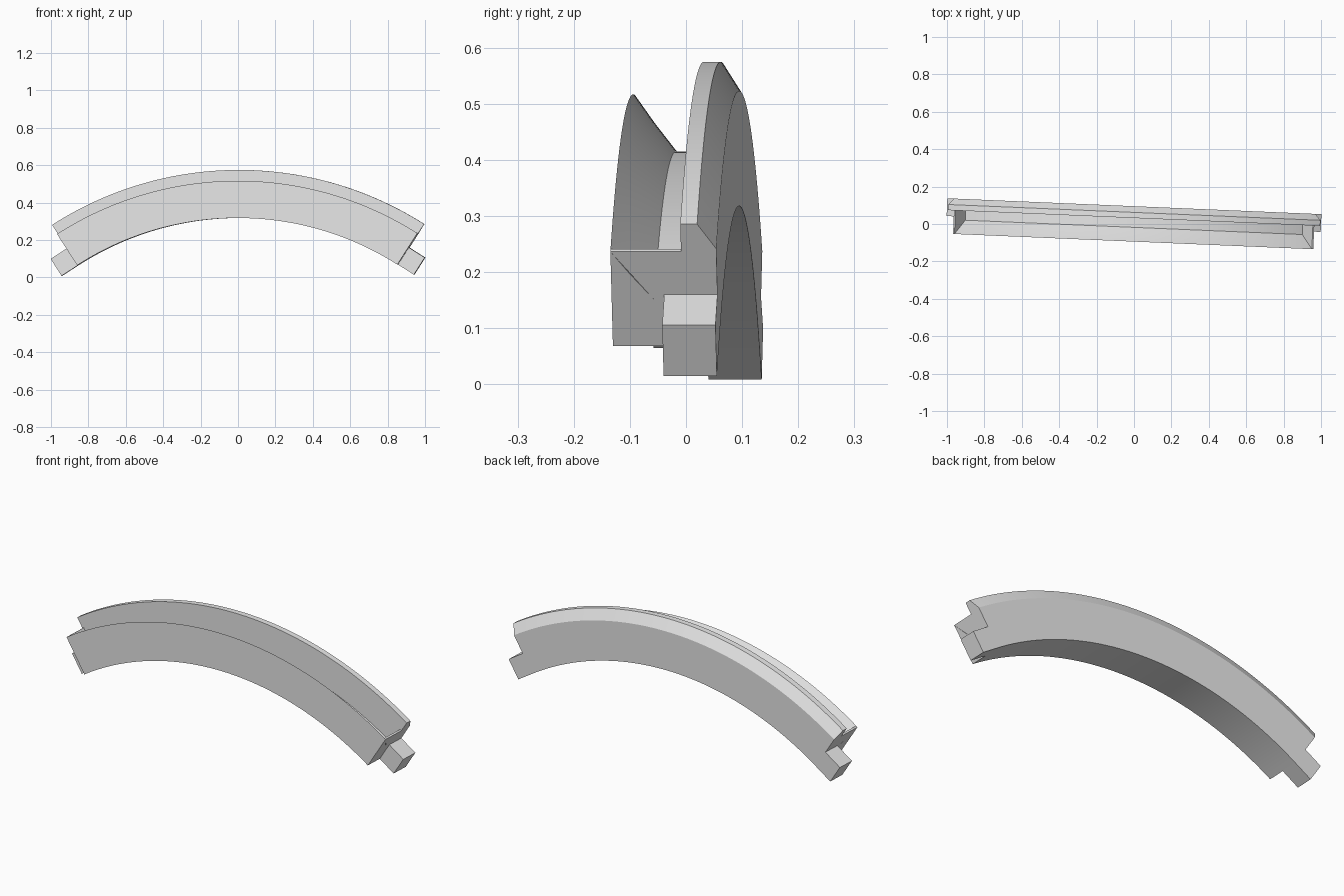
import bpy, bmesh, math
from mathutils import Matrix, Vector

cube = bpy.data.objects.get("Cube")
if cube:
    bpy.data.objects.remove(cube, do_unlink=True)

grey = bpy.data.materials.new("light_grey")
grey.use_nodes = True
COLOUR = (0.8, 0.8, 0.8, 1)
grey.diffuse_color = COLOUR
grey.node_tree.nodes["Principled BSDF"].inputs["Base Color"].default_value = COLOUR

CENTRE_Z = -1.27            # axis of the arc
INNER, FLOOR, BODY, FLANGE = 1.588, 1.685, 1.787, 1.845
FRONT, BACK = -0.094, 0.095
GROOVE_START, FLANGE_FRONT, FLANGE_BACK = -0.018, 0.032, 0.062
END = math.radians(32.65)
CAP = math.radians(0.3)
# the whole segment stands slightly turned and tilted
PLACE = Matrix.Rotation(math.radians(-2.43), 4, 'Z') @ Matrix.Rotation(math.radians(-0.13), 4, 'Y')


def point(y, r, angle):
    return PLACE @ Vector((r * math.sin(angle), y, CENTRE_Z + r * math.cos(angle)))


def finish(name, bm):
    bmesh.ops.recalc_face_normals(bm, faces=bm.faces)
    mesh = bpy.data.meshes.new(name)
    bm.to_mesh(mesh)
    bm.free()
    mesh.materials.append(grey)
    obj = bpy.data.objects.new(name, mesh)
    bpy.context.collection.objects.link(obj)
    bpy.ops.object.select_all(action='DESELECT')
    obj.select_set(True)
    bpy.context.view_layer.objects.active = obj
    bpy.ops.object.shade_smooth_by_angle(angle=math.radians(20))
    return obj


def sweep(name, profile, start, stop, steps):
    """Carry a closed (y, radius) profile along the arc and close both ends."""
    bm = bmesh.new()
    rings = [[bm.verts.new(point(y, r, start + (stop - start) * i / steps)) for y, r in profile]
             for i in range(steps + 1)]
    n = len(profile)
    for a, b in zip(rings, rings[1:]):
        for j in range(n):
            k = (j + 1) % n
            bm.faces.new((a[j], a[k], b[k], b[j]))
    bm.faces.new(rings[0])
    bm.faces.new(rings[-1])
    return finish(name, bm)


# curved rim with sloped front lip, flat groove and tall bevelled flange
sweep("curved_rim", [
    (FRONT, INNER), (FRONT, BODY), (-0.06, 1.739), (GROOVE_START, FLOOR),
    (FLANGE_FRONT, FLOOR), (FLANGE_FRONT, FLANGE), (FLANGE_BACK, FLANGE),
    (BACK, BODY + 0.006), (BACK, INNER)], -END, END, 72)

# thin walls closing the groove, and straight tongues at both ends
wall = [(FRONT, BODY), (GROOVE_START, FLOOR), (FLANGE_FRONT, FLOOR), (FLANGE_FRONT, BODY)]
for side, label, length in ((1, "left", 0.1), (-1, "right", 0.104)):
    sweep(label + "_groove_wall", wall, side * (END - CAP), side * END, 1)
    along = point(0, 0, 0) - point(0, 0, 0)
    along = PLACE @ Vector((side * math.cos(END), 0, -math.sin(END)))
    bm = bmesh.new()
    near = [bm.verts.new(point(y, r, side * END))
            for y, r in ((0, INNER), (BACK, INNER), (BACK, INNER + 0.108), (0, INNER + 0.108))]
    base = bm.faces.new(near)
    tip = bmesh.ops.extrude_face_region(bm, geom=[base], use_keep_orig=True)["geom"]
    bmesh.ops.translate(bm, vec=along * length, verts=[v for v in tip if isinstance(v, bmesh.types.BMVert)])
    finish(label + "_tongue", bm)
